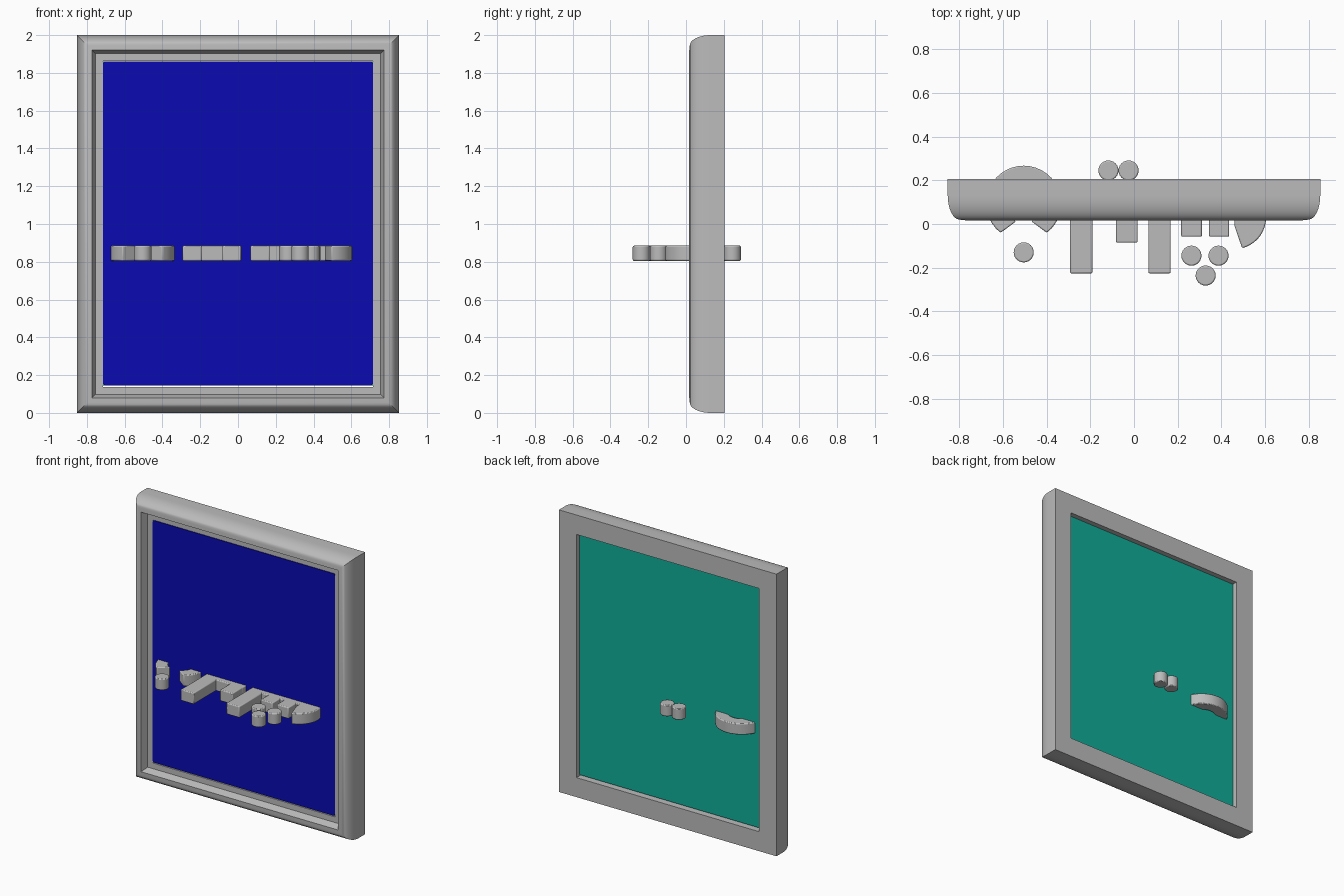
import bpy, bmesh
from math import cos, sin, pi, radians

if "Cube" in bpy.data.objects:
    bpy.data.objects.remove(bpy.data.objects["Cube"], do_unlink=True)


def material(name, rgb):
    m = bpy.data.materials.new(name)
    m.use_nodes = True
    m.diffuse_color = (*rgb, 1)
    m.node_tree.nodes["Principled BSDF"].inputs["Base Color"].default_value = (*rgb, 1)
    return m


GREY = material("grey", (0.5, 0.5, 0.5))
BLUE = material("deep blue", (0.003, 0.003, 0.45))
GREEN = material("teal green", (0.005, 0.42, 0.31))

HALF_W, HALF_H = 0.853, 1.0
LOW, HIGH = 0.805, 0.885      # height range of the projecting pieces


def finish(name, bm, mat, bevel=0):
    bmesh.ops.recalc_face_normals(bm, faces=bm.faces)
    mesh = bpy.data.meshes.new(name)
    bm.to_mesh(mesh)
    bm.free()
    ob = bpy.data.objects.new(name, mesh)
    bpy.context.collection.objects.link(ob)
    mesh.materials.append(mat)
    if bevel:
        mod = ob.modifiers.new("soft edges", "BEVEL")
        mod.width, mod.segments = bevel, 2
        mod.limit_method, mod.angle_limit = "ANGLE", radians(40)
    bpy.context.view_layer.objects.active = ob
    ob.select_set(True)
    bpy.ops.object.shade_smooth_by_angle(angle=radians(35))
    ob.select_set(False)
    return ob


def extrude_outline(name, outline):
    """Stand a flat x-y outline up between LOW and HIGH."""
    bm = bmesh.new()
    face = bm.faces.new([bm.verts.new((x, y, LOW)) for x, y in outline])
    up = bmesh.ops.extrude_face_region(bm, geom=[face])["geom"]
    verts = [g for g in up if isinstance(g, bmesh.types.BMVert)]
    bmesh.ops.translate(bm, verts=verts, vec=(0, 0, HIGH - LOW))
    return finish(name, bm, GREY, 0.006)


def arc(cx, cy, r, start, end, n):
    angles = [radians(start + (end - start) * i / n) for i in range(n + 1)]
    return [(cx + r * cos(a), cy + r * sin(a)) for a in angles]


def bar(name, x0, x1, y0, y1):
    extrude_outline(name, [(x0, y0), (x1, y0), (x1, y1), (x0, y1)])


def peg(name, x, y, r=0.046):
    extrude_outline(name, arc(x, y, r, 0, 345, 23))


def panel(name, y0, y1, mat, corner):
    bm = bmesh.new()
    bmesh.ops.create_cube(bm, size=1)
    for v in bm.verts:
        v.co = (v.co.x * 1.43, y0 if v.co.y < 0 else y1, 1.003 + v.co.z * 1.715)
    if corner:
        edges = [e for e in bm.edges if abs(e.verts[0].co.y - e.verts[1].co.y) > 0.001]
        bmesh.ops.bevel(bm, geom=edges, offset=corner, segments=4,
                        affect="EDGES", profile=0.5)
    finish(name, bm, mat)


# Mitred frame: (inset, depth) profile swept round the rectangle
profile = [(0, 0.205)]
profile += [(0.055 * (1 - cos(t * pi / 16)), 0.13 - 0.11 * sin(t * pi / 16)) for t in range(9)]
profile += [(0.08, 0.017), (0.098, 0.067), (0.138, 0.067), (0.138, 0.205)]
bm = bmesh.new()
rings = []
for inset, y in profile:
    w, h = HALF_W - inset, HALF_H - inset
    rings.append([bm.verts.new((sx * w, y, 1 + sz * h))
                  for sx, sz in ((-1, -1), (1, -1), (1, 1), (-1, 1))])
for a, b in zip(rings, rings[1:] + rings[:1]):
    for i in range(4):
        j = (i + 1) % 4
        bm.faces.new((a[i], a[j], b[j], b[i]))
finish("frame", bm, GREY)

# Front and back panels
panel("front_panel", 0.064, 0.072, BLUE, 0.014)
panel("back_panel", 0.072, 0.17, GREEN, 0)

# Open ring passing through the panels, with tapered front ends
outer = arc(-0.505, 0.095, 0.172, -52, 232, 30)
inner = arc(-0.505, 0.095, 0.09, 247, -67, 24)
extrude_outline("open_ring", outer + inner)

# Straight bars projecting from two rails
bar("left_rail", -0.293, 0.018, 0.025, 0.12)
bar("right_rail", 0.066, 0.5, 0.025, 0.12)
for i, (x0, x1, front) in enumerate([(-0.293, -0.19, -0.226), (-0.083, 0.017, -0.085),
                                     (0.066, 0.168, -0.226), (0.216, 0.311, -0.058),
                                     (0.343, 0.436, -0.058)]):
    bar(f"bar_{i + 1}", x0, x1, front, 0.11)

# Curved end piece
extrude_outline("curved_end", arc(0.46, 0.03, 0.145, -76, 40, 14) + [(0.46, 0.12), (0.46, -0.008)])

# Round pegs in front and behind
for i, (x, y) in enumerate([(-0.505, -0.13), (0.263, -0.145), (0.387, -0.145),
                            (0.328, -0.236), (-0.117, 0.245), (-0.025, 0.245)]):
    peg(f"peg_{i + 1}", x, y)
